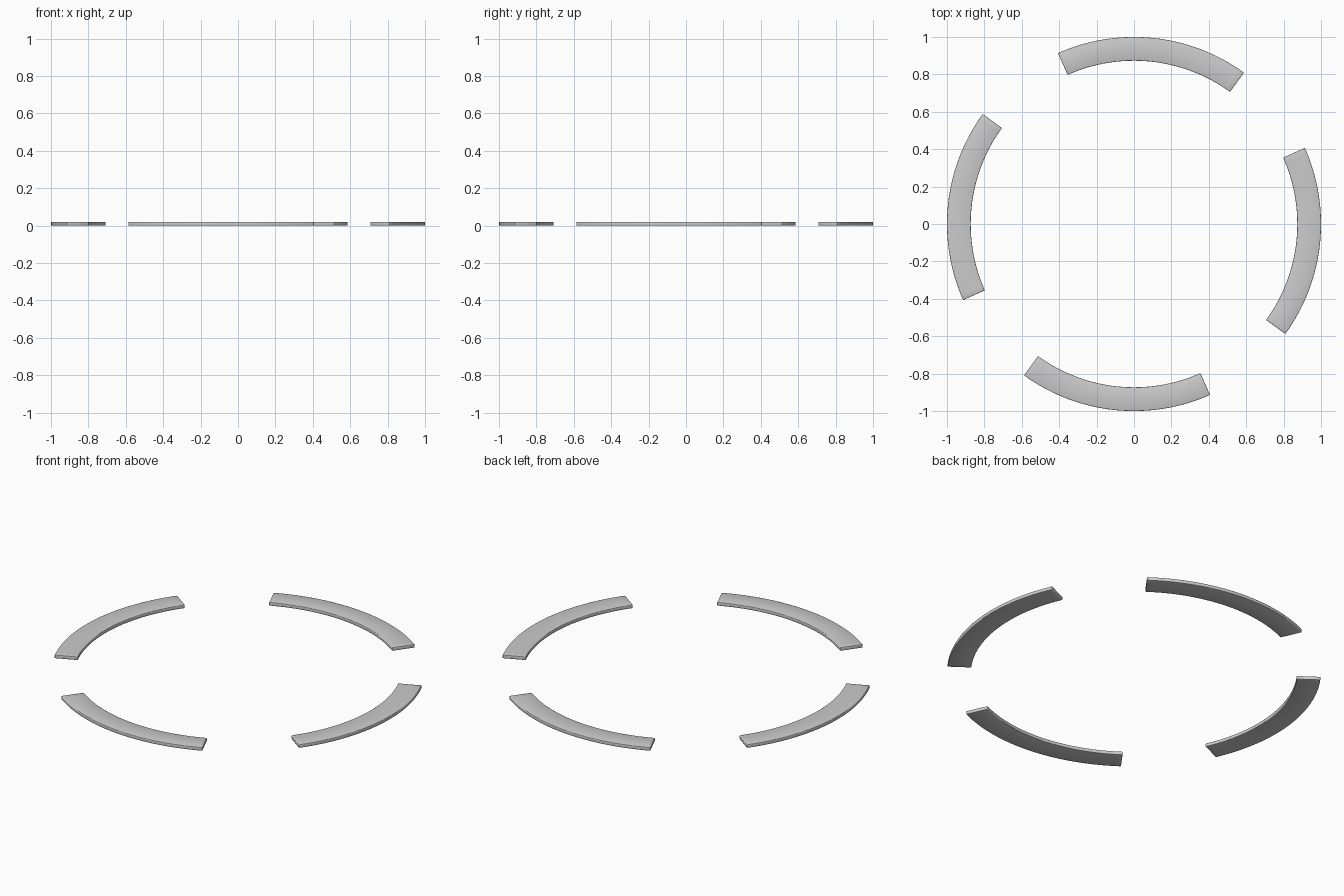
import bpy, bmesh
from math import radians, sin, cos

if "Cube" in bpy.data.objects:
    bpy.data.objects.remove(bpy.data.objects["Cube"])

R_OUT, R_IN, H = 1.0, 0.873, 0.02
START, SWEEP, STEPS = -36, 60, 32


def arc_segment(name, start):
    """Flat curved bar: a rectangle swept around the z axis."""
    bm = bmesh.new()
    section = [(R_IN, 0), (R_OUT, 0), (R_OUT, H), (R_IN, H)]
    rings = []
    for i in range(STEPS + 1):
        a = radians(start + SWEEP * i / STEPS)
        rings.append([bm.verts.new((r * cos(a), r * sin(a), z)) for r, z in section])
    for p, q in zip(rings, rings[1:]):
        for k in range(4):
            n = (k + 1) % 4
            bm.faces.new((p[k], p[n], q[n], q[k]))
    bm.faces.new(rings[0])
    bm.faces.new(rings[-1][::-1])
    bmesh.ops.recalc_face_normals(bm, faces=bm.faces)
    mesh = bpy.data.meshes.new(name)
    bm.to_mesh(mesh)
    bm.free()
    for poly in mesh.polygons:
        poly.use_smooth = True
    ob = bpy.data.objects.new(name, mesh)
    bpy.context.collection.objects.link(ob)
    # Slightly softened rim
    bevel = ob.modifiers.new("soft_rim", 'BEVEL')
    bevel.width = 0.003
    bevel.segments = 2
    bevel.limit_method = 'ANGLE'
    bevel.angle_limit = radians(40)


# Four segments evenly spaced around the ring
for i, side in enumerate(("right", "back", "left", "front")):
    arc_segment("ring_segment_" + side, START + 90 * i)
